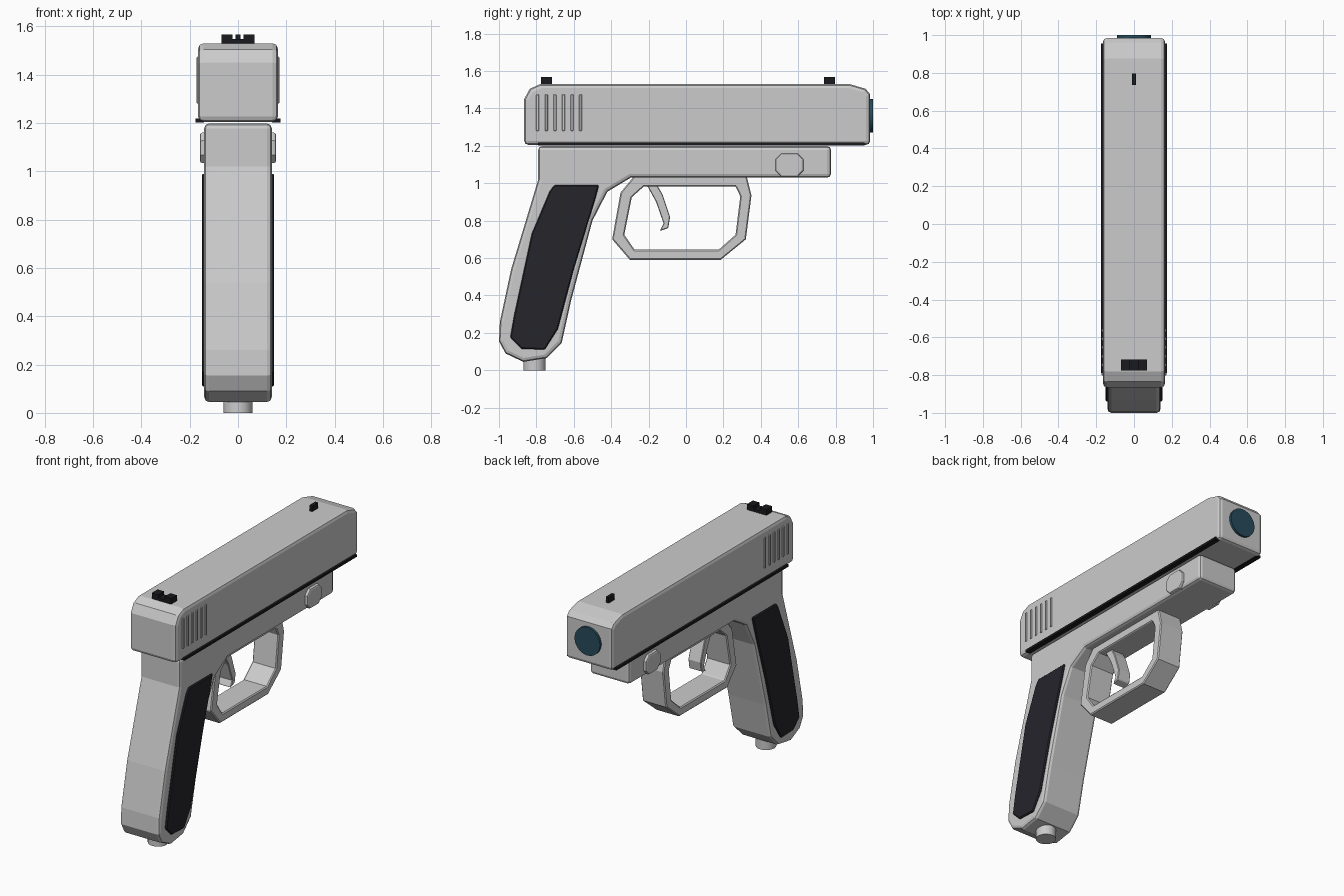
import bpy, bmesh, math

if "Cube" in bpy.data.objects:
    bpy.data.objects.remove(bpy.data.objects["Cube"])


def material(name, rgb):
    m = bpy.data.materials.new(name)
    m.diffuse_color = (*rgb, 1)
    m.use_nodes = True
    m.node_tree.nodes["Principled BSDF"].inputs["Base Color"].default_value = m.diffuse_color
    return m


DARK = material("dark_rubber", (0.018, 0.018, 0.024))
BLACK = material("black_metal", (0.01, 0.01, 0.013))
TEAL = material("muzzle_teal", (0.02, 0.07, 0.105))


def finish(name, bm, bevel=0, segments=2, mat=None):
    bmesh.ops.recalc_face_normals(bm, faces=bm.faces[:])
    me = bpy.data.meshes.new(name)
    bm.to_mesh(me)
    bm.free()
    ob = bpy.data.objects.new(name, me)
    bpy.context.collection.objects.link(ob)
    if mat:
        me.materials.append(mat)
    if bevel:
        b = ob.modifiers.new("bevel", 'BEVEL')
        b.width, b.segments = bevel, segments
        b.limit_method, b.angle_limit = 'ANGLE', math.radians(50)
    return ob


def prism(name, pts, x0, x1, **kw):
    """Extrude a (y, z) side profile from x0 to x1."""
    bm = bmesh.new()
    face = bm.faces.new([bm.verts.new((x0, y, z)) for y, z in pts])
    ext = bmesh.ops.extrude_face_region(bm, geom=[face])
    verts = [g for g in ext["geom"] if isinstance(g, bmesh.types.BMVert)]
    bmesh.ops.translate(bm, verts=verts, vec=(x1 - x0, 0, 0))
    return finish(name, bm, **kw)


def box(name, x0, x1, y0, y1, z0, z1, **kw):
    return prism(name, [(y0, z0), (y1, z0), (y1, z1), (y0, z1)], x0, x1, **kw)


def ring(name, outer, inner, w, **kw):
    """Closed band between two matching (y, z) loops, half-width w."""
    bm = bmesh.new()
    loops = [[bm.verts.new((x, y, z)) for y, z in p]
             for x, p in ((-w, outer), (w, outer), (w, inner), (-w, inner))]
    n = len(outer)
    for k in range(4):
        a, b = loops[k], loops[(k + 1) % 4]
        for i in range(n):
            j = (i + 1) % n
            bm.faces.new((a[i], a[j], b[j], b[i]))
    return finish(name, bm, **kw)


def cylinder(name, r, depth, loc, rot=(0, 0, 0), verts=24, mat=None):
    bpy.ops.mesh.primitive_cylinder_add(vertices=verts, radius=r, depth=depth,
                                        location=loc, rotation=rot)
    ob = bpy.context.object
    ob.name = name
    if mat:
        ob.data.materials.append(mat)
    bpy.ops.object.shade_smooth_by_angle(angle=math.radians(35))
    return ob


# Slide with sloped top corners
prism("slide", [(-0.865, 1.205), (0.985, 1.205), (0.985, 1.475), (0.96, 1.505),
                (0.875, 1.53), (-0.78, 1.53), (-0.835, 1.505), (-0.865, 1.45)],
      -0.165, 0.165, bevel=0.022)

# Frame and grip in one outline
prism("frame_and_grip",
      [(-0.79, 1.198), (-0.79, 1.02), (-0.935, 0.54), (-0.995, 0.26),
       (-1.0, 0.155), (-0.965, 0.09), (-0.87, 0.045), (-0.745, 0.065),
       (-0.665, 0.145), (-0.615, 0.37), (-0.5, 0.8), (-0.42, 0.955),
       (-0.295, 1.03), (0.775, 1.03), (0.775, 1.198)],
      -0.14, 0.14, bevel=0.02)

# Trigger guard
ring("trigger_guard",
     [(-0.28, 1.035), (-0.35, 0.95), (-0.395, 0.70), (-0.30, 0.59),
      (0.185, 0.59), (0.32, 0.70), (0.35, 0.935), (0.325, 1.035)],
     [(-0.225, 0.983), (-0.29, 0.925), (-0.33, 0.725), (-0.275, 0.645),
      (0.175, 0.645), (0.265, 0.725), (0.29, 0.93), (0.265, 0.983)],
     0.085, bevel=0.006, segments=1)

# Trigger
prism("trigger", [(-0.215, 1.0), (-0.16, 0.90), (-0.12, 0.785), (-0.14, 0.745),
                  (-0.095, 0.76), (-0.085, 0.82), (-0.125, 0.94), (-0.16, 1.0)],
      -0.045, 0.045, bevel=0.004, segments=1)

# Parts repeated on both sides
GRIP = [(-0.705, 0.99), (-0.465, 0.99), (-0.485, 0.915), (-0.60, 0.54),
        (-0.685, 0.22), (-0.755, 0.11), (-0.88, 0.115), (-0.94, 0.175),
        (-0.92, 0.29), (-0.825, 0.73), (-0.73, 0.955)]
BUTTON = [(0.553 + y, 1.097 + z) for y, z in
          [(-0.043, 0.063), (0.043, 0.063), (0.075, 0.03), (0.075, -0.03),
           (0.043, -0.063), (-0.043, -0.063), (-0.075, -0.03), (-0.075, 0.03)]]
for s, side in ((-1, "left"), (1, "right")):
    prism(f"grip_panel_{side}", GRIP, s * 0.125, s * 0.15, mat=DARK,
          bevel=0.006, segments=1)
    prism(f"takedown_button_{side}", BUTTON, s * 0.12, s * 0.158,
          bevel=0.01)
    box(f"rail_strip_{side}", s * 0.14, s * 0.175, -0.79, 0.955, 1.203, 1.218,
        mat=BLACK)
    for i in range(6):
        y = -0.793 + i * 0.046
        box(f"slide_rib_{side}_{i + 1}", s * 0.155, s * 0.171,
            y - 0.008, y + 0.008, 1.28, 1.475, bevel=0.003, segments=1)

# Sights
box("front_sight", -0.01, 0.01, 0.737, 0.797, 1.52, 1.567, mat=BLACK)
box("rear_sight_base", -0.068, 0.068, -0.775, -0.717, 1.52, 1.547, mat=BLACK)
for s, side in ((-1, "left"), (1, "right")):
    box(f"rear_sight_post_{side}", s * 0.022, s * 0.068, -0.775, -0.717,
        1.54, 1.567, mat=BLACK)

# Muzzle disc and grip base knob
cylinder("muzzle_disc", 0.09, 0.04, (0, 0.98, 1.36), (math.pi / 2, 0, 0), 32, TEAL)
cylinder("base_knob", 0.06, 0.08, (0, -0.81, 0.04))
